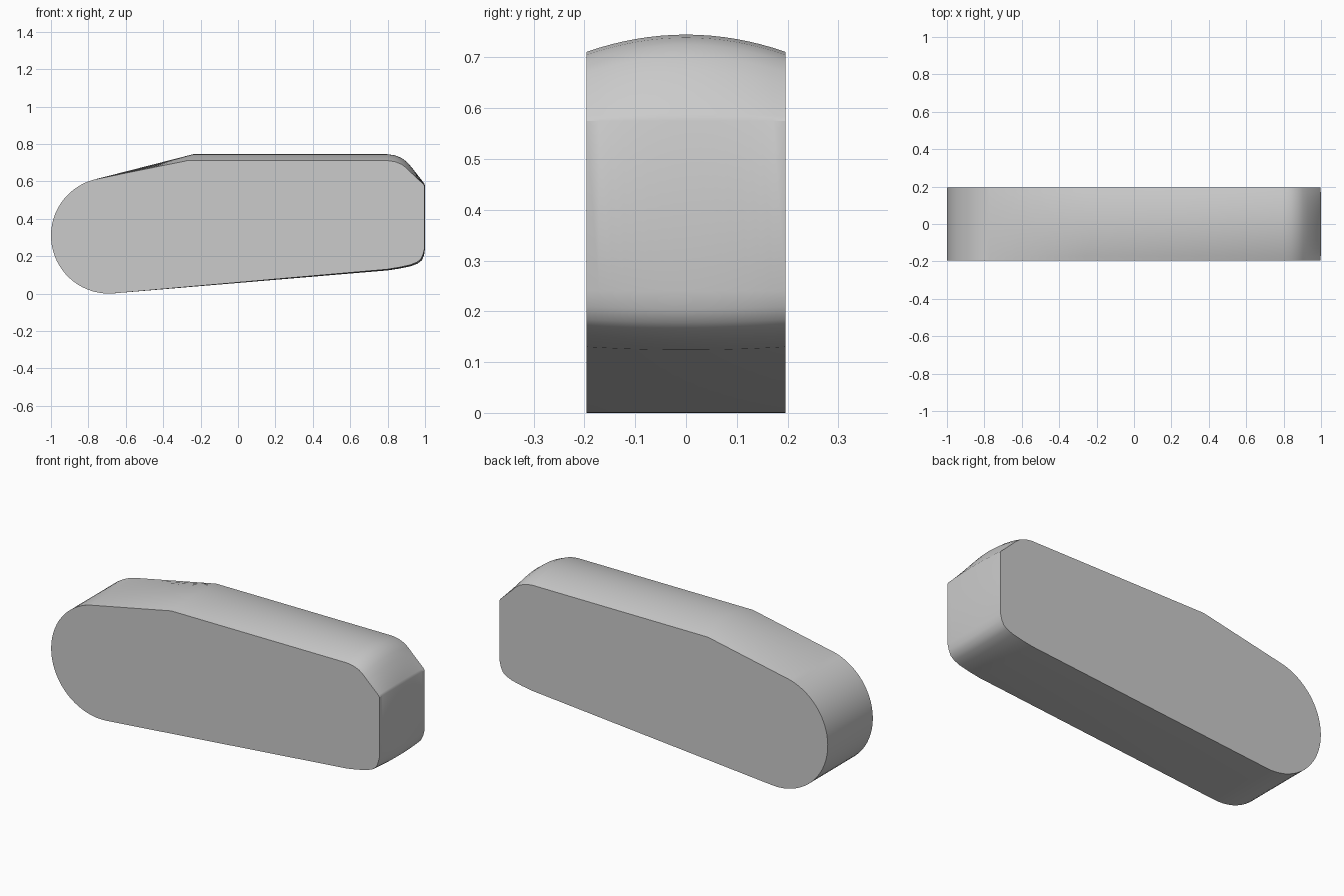
import bpy, bmesh, math

if "Cube" in bpy.data.objects:
    bpy.data.objects.remove(bpy.data.objects["Cube"], do_unlink=True)

HALF_WIDTH = 0.196
SLICES = 16

# Plain grey finish
grey = bpy.data.materials.new("plain grey")
grey.use_nodes = True
colour = (0.6, 0.6, 0.6, 1)
grey.diffuse_color = colour
grey.node_tree.nodes["Principled BSDF"].inputs["Base Color"].default_value = colour

# Centre-line outline: x, z, then the x and z shift at the outer sides
outline = [
    (-0.24, 0.745, -0.03, -0.034), (0.80, 0.745, 0, -0.034),
    (0.84, 0.739, 0, -0.034), (0.875, 0.725, 0, -0.034),
    (0.905, 0.702, -0.003, -0.032), (0.93, 0.673, -0.005, -0.026),
    (0.995, 0.59, -0.003, -0.006), (1.0, 0.575, -0.002, 0),
    (1.0, 0.24, -0.003, 0), (0.995, 0.205, -0.006, 0.004),
    (0.983, 0.178, -0.006, 0.006), (0.96, 0.16, -0.003, 0.008),
    (0.92, 0.145, 0, 0.008), (0.86, 0.133, 0, 0.007), (0.80, 0.124, 0, 0.006),
]
# Rounded nose, from the underside round to the roof slope
R, STEPS = 0.31, 32
for i in range(STEPS + 1):
    a = math.radians(-85 - 170 * i / STEPS)
    outline.append((-0.69 + R * math.cos(a), R + R * math.sin(a), 0, 0))

# Slices across the width, with a crowned roof
bm = bmesh.new()
rings = []
for s in range(SLICES + 1):
    t = 2 * s / SLICES - 1
    rings.append([bm.verts.new((x + dx * t * t, t * HALF_WIDTH, z + dz * t * t))
                  for x, z, dx, dz in outline])
n = len(outline)
for a, b in zip(rings, rings[1:]):
    for i in range(n):
        j = (i + 1) % n
        bm.faces.new((a[i], a[j], b[j], b[i]))

# Flat sides
bm.faces.new(rings[0])
bm.faces.new(rings[-1])
bmesh.ops.recalc_face_normals(bm, faces=bm.faces[:])

mesh = bpy.data.meshes.new("rounded_body")
bm.to_mesh(mesh)
bm.free()
body = bpy.data.objects.new("rounded_body", mesh)
bpy.context.collection.objects.link(body)
mesh.materials.append(grey)

bpy.ops.object.select_all(action='DESELECT')
body.select_set(True)
bpy.context.view_layer.objects.active = body
bpy.ops.object.shade_smooth_by_angle(angle=math.radians(30))
